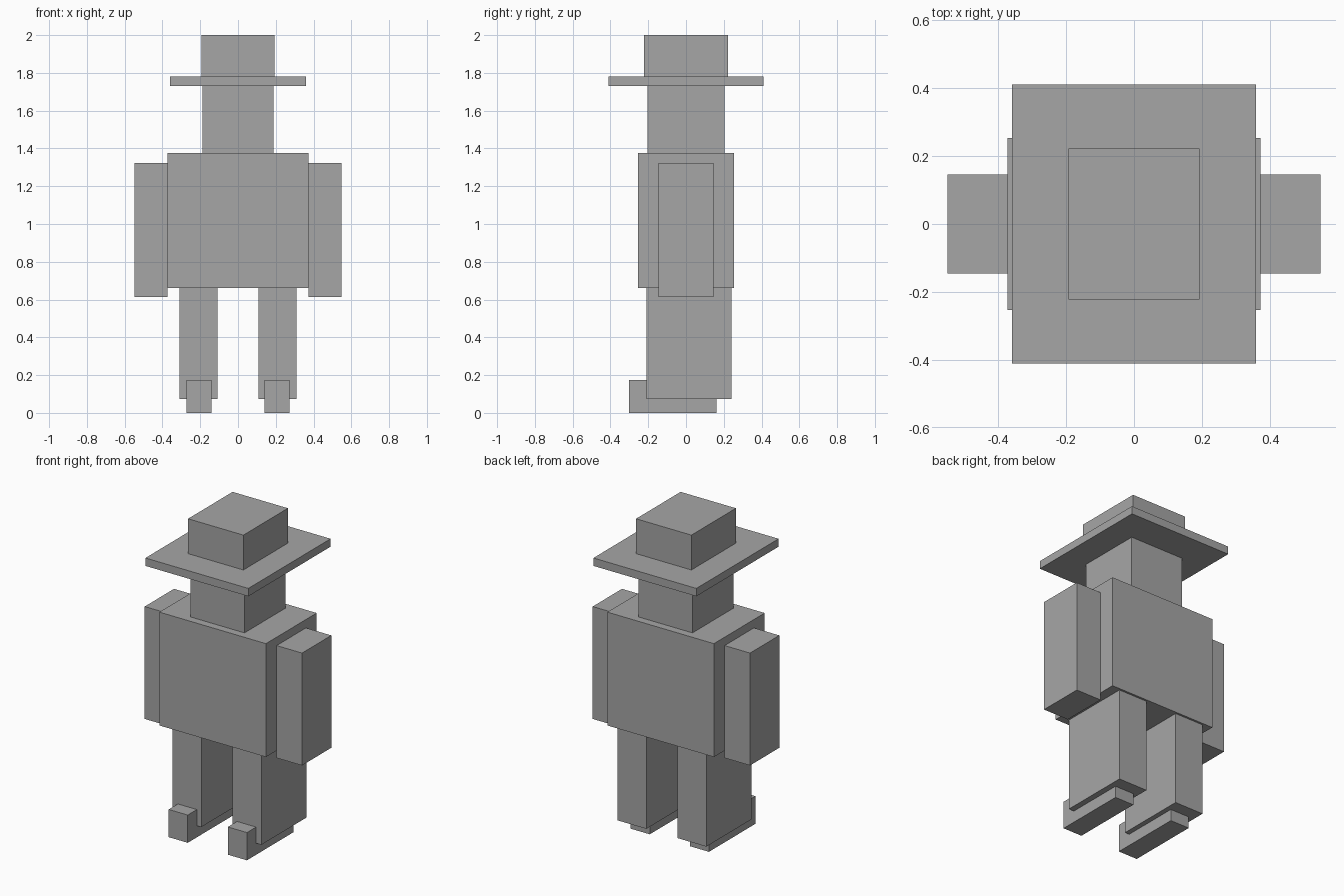
import bpy
import bmesh
from mathutils import Matrix, Vector

cube = bpy.data.objects.get("Cube")
if cube:
    bpy.data.objects.remove(cube, do_unlink=True)

# One plain grey for the whole figure
GREY = (0.38, 0.38, 0.38, 1.0)
grey = bpy.data.materials.new("plain_grey")
grey.use_nodes = True
grey.diffuse_color = GREY
grey.node_tree.nodes["Principled BSDF"].inputs["Base Color"].default_value = GREY


def box(name, x, y, z):
    """Add a box spanning the given (low, high) range on each axis."""
    low, high = (Vector(c) for c in zip(x, y, z))
    bm = bmesh.new()
    bmesh.ops.create_cube(bm, size=1.0,
                          matrix=Matrix.Diagonal((*(high - low), 1.0)))
    mesh = bpy.data.meshes.new(name)
    bm.to_mesh(mesh)
    bm.free()
    mesh.materials.append(grey)
    obj = bpy.data.objects.new(name, mesh)
    obj.location = (low + high) / 2
    bpy.context.collection.objects.link(obj)
    return obj


def pair(name, x, y, z):
    """Add a box on the left (+x) and its mirror on the right."""
    box("left_" + name, x, y, z)
    box("right_" + name, (-x[1], -x[0]), y, z)


def centred(name, half_x, half_y, z):
    return box(name, (-half_x, half_x), (-half_y, half_y), z)


# Torso and head
centred("torso", 0.372, 0.253, (0.66, 1.375))
centred("head", 0.188, 0.204, (1.375, 1.73))

# Hat
centred("hat_brim", 0.359, 0.41, (1.73, 1.78))
centred("hat_crown", 0.193, 0.222, (1.78, 2.0))

# Limbs
pair("arm", (0.372, 0.549), (-0.146, 0.146), (0.613, 1.322))
pair("leg", (0.109, 0.31), (-0.21, 0.24), (0.073, 0.66))
pair("foot", (0.14, 0.273), (-0.301, 0.161), (0.0, 0.175))
